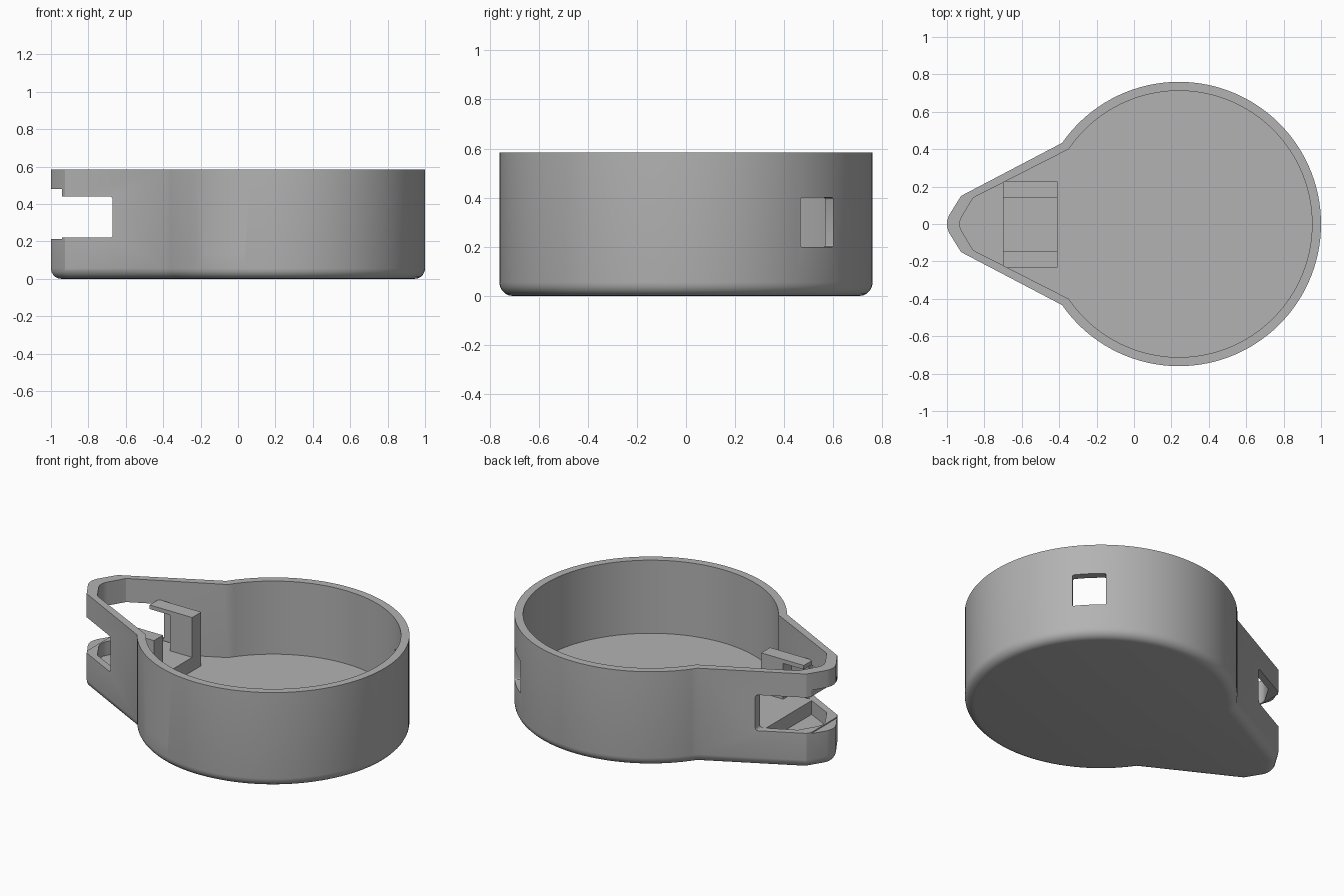
import bpy, bmesh, math
from mathutils import Matrix

cube = bpy.data.objects.get("Cube")
if cube:
    bpy.data.objects.remove(cube, do_unlink=True)

CX = 0.24        # centre of the round body
FLOOR = 0.135
HEIGHT = 0.585

grey = bpy.data.materials.new("plain_grey")
grey.use_nodes = True
grey.diffuse_color = (0.45, 0.45, 0.45, 1)
grey.node_tree.nodes["Principled BSDF"].inputs["Base Color"].default_value = (0.45, 0.45, 0.45, 1)


def make_object(name, bm):
    bmesh.ops.recalc_face_normals(bm, faces=bm.faces)
    mesh = bpy.data.meshes.new(name)
    bm.to_mesh(mesh)
    bm.free()
    obj = bpy.data.objects.new(name, mesh)
    bpy.context.collection.objects.link(obj)
    mesh.materials.append(grey)
    return obj


def teardrop(radius, angle, nose, steps=96):
    """Round body outline joined to a mirrored nose outline."""
    a = math.radians(angle)
    arc = [(CX + radius * math.cos(t), radius * math.sin(t))
           for t in (-a + 2 * a * i / steps for i in range(steps + 1))]
    return arc + nose + [(x, -y) for x, y in reversed(nose)]


def prism(name, outline, z0, z1, round_bottom=0):
    bm = bmesh.new()
    base = bm.faces.new([bm.verts.new((x, y, z0)) for x, y in outline])
    top = bmesh.ops.extrude_face_region(bm, geom=[base])["geom"]
    for v in top:
        if isinstance(v, bmesh.types.BMVert):
            v.co.z = z1
    if round_bottom:
        edges = [e for e in bm.edges if all(abs(v.co.z - z0) < 1e-5 for v in e.verts)]
        bmesh.ops.bevel(bm, geom=edges, offset=round_bottom, segments=5,
                        profile=0.5, affect='EDGES', clamp_overlap=True)
    return make_object(name, bm)


def box(name, x, y, z, turn=0, origin=(0, 0), rounding=0, axis=1):
    """Box from ranges, optionally rounded along one axis and turned about origin."""
    bm = bmesh.new()
    bmesh.ops.create_cube(bm, size=1)
    for v in bm.verts:
        v.co = [r[0] + (c + 0.5) * (r[1] - r[0]) for c, r in zip(v.co, (x, y, z))]
    if rounding:
        edges = [e for e in bm.edges
                 if abs((e.verts[0].co - e.verts[1].co).normalized()[axis]) > 0.9]
        bmesh.ops.bevel(bm, geom=edges, offset=rounding, segments=3,
                        profile=0.5, affect='EDGES')
    bm.transform(Matrix.Translation((*origin, 0)) @ Matrix.Rotation(math.radians(turn), 4, 'Z'))
    return make_object(name, bm)


def combine(target, others, operation):
    for other in others:
        mod = target.modifiers.new("combine", 'BOOLEAN')
        mod.operation, mod.object, mod.solver = operation, other, 'EXACT'
        other.hide_render = True
    bpy.context.view_layer.update()
    graph = bpy.context.evaluated_depsgraph_get()
    mesh = bpy.data.meshes.new_from_object(target.evaluated_get(graph))
    target.modifiers.clear()
    target.data = mesh
    for other in others:
        bpy.data.objects.remove(other, do_unlink=True)


# Case shell with rounded lower rim
case = prism("case", teardrop(0.76, 145.2, [(-0.925, 0.15), (-0.99, 0.045), (-1.0, 0.015)]),
             0, HEIGHT, 0.055)
cavity = prism("cavity_cutter", teardrop(0.712, 145.8, [(-0.86, 0.14), (-0.92, 0.04), (-0.93, 0.015)]),
               FLOOR, 1)


def radial_window(name, angle, width, z):
    return box(name, (0.6, 0.9), (-width / 2, width / 2), z, angle, (CX, 0), 0.008, 0)


# Openings in the wall
cutters = [
    cavity,
    box("nose_slot_cutter", (-1.2, -0.67), (-0.5, 0.5), (0.22, 0.44), rounding=0.015),
    box("nose_tip_cutter", (-1.2, -0.94), (-0.5, 0.5), (0.213, 0.48)),
    radial_window("upper_window_cutter", 245, 0.28, (0.32, 0.45)),
    radial_window("lower_window_cutter", 245, 0.245, (0.135, 0.23)),
    radial_window("rear_window_cutter", 45, 0.19, (0.2, 0.4)),
]
combine(case, cutters, 'DIFFERENCE')

# Connector cradle: base plate with two notched side walls
cradle = box("connector_cradle", (-0.7, -0.41), (-0.232, 0.228), (FLOOR - 0.02, 0.465))
combine(cradle, [
    box("channel_cutter", (-0.8, -0.3), (-0.145, 0.14), (0.22, 0.6)),
    box("notch_cutter", (-0.8, -0.56), (-0.4, 0.4), (0.22, 0.44)),
], 'DIFFERENCE')

# Smooth curved walls, crisp corners
for obj in (case, cradle):
    bpy.ops.object.select_all(action='DESELECT')
    obj.select_set(True)
    bpy.context.view_layer.objects.active = obj
    bpy.ops.object.shade_smooth_by_angle(angle=math.radians(30))
